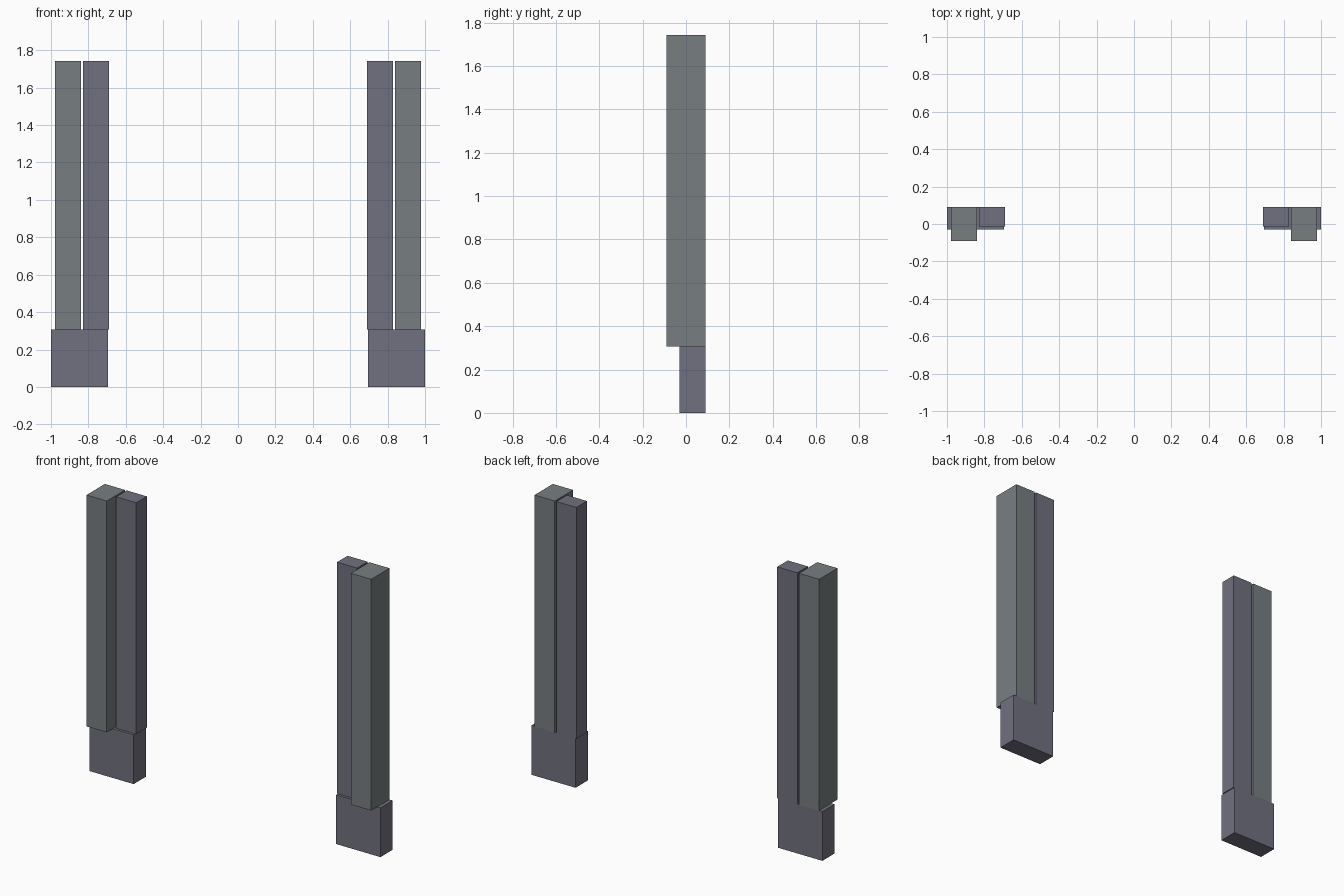
import bpy

if "Cube" in bpy.data.objects:
    bpy.data.objects.remove(bpy.data.objects["Cube"])


def material(name, rgb):
    mat = bpy.data.materials.new(name)
    mat.diffuse_color = (*rgb, 1)
    mat.use_nodes = True
    mat.node_tree.nodes["Principled BSDF"].inputs["Base Color"].default_value = mat.diffuse_color
    return mat


def box(name, x, y, z, mat):
    """Box spanning the given (min, max) ranges."""
    bpy.ops.mesh.primitive_cube_add(size=1)
    ob = bpy.context.object
    ob.name = name
    for v in ob.data.vertices:
        v.co = [(r[0] + r[1]) / 2 + c * (r[1] - r[0])
                for r, c in zip((x, y, z), v.co)]
    ob.data.materials.append(mat)
    return ob


BACK = 0.09
BASE_TOP = 0.306
TOP = 1.743
slate = material("slate", (0.165, 0.165, 0.215))
green_grey = material("green_grey", (0.185, 0.21, 0.222))

# distances from the centre line, mirrored for each door jamb
parts = {
    "plinth_block": ((0.696, 1.0), (-0.03, BACK), (0, BASE_TOP), slate),
    "outer_post": ((0.839, 0.978), (-BACK, BACK), (BASE_TOP, TOP), green_grey),
    "inner_post": ((0.69, 0.828), (-0.014, BACK), (BASE_TOP, TOP), slate),
}

for side, s in (("left", -1), ("right", 1)):
    for name, (x, y, z, mat) in parts.items():
        box(f"{side}_{name}", sorted((s * x[0], s * x[1])), y, z, mat)
